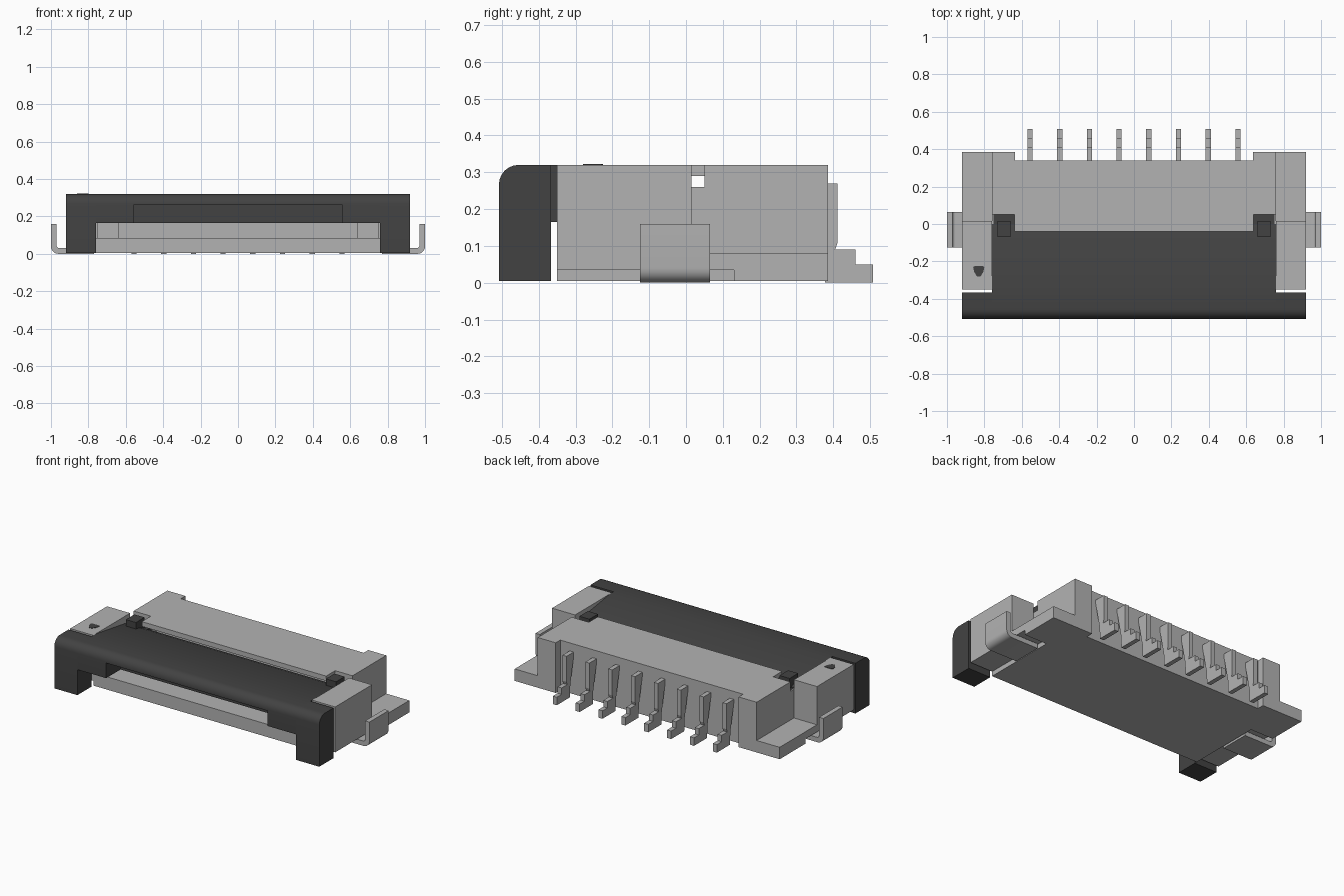
import bpy, bmesh, math

cube = bpy.data.objects.get("Cube")
if cube:
    bpy.data.objects.remove(cube, do_unlink=True)


def material(name, value):
    m = bpy.data.materials.new(name)
    m.use_nodes = True
    colour = (value, value, value, 1)
    m.diffuse_color = colour
    m.node_tree.nodes["Principled BSDF"].inputs["Base Color"].default_value = colour
    return m


GREY = material("light grey", 0.45)
DARK = material("dark grey", 0.055)


def prism(name, profile, lo, hi, mat, axis="x", smooth=False):
    """Extrude a closed profile along an axis: x takes (y, z), y takes (x, z), z takes (x, y)."""
    place = {"x": lambda a, b, t: (t, a, b),
             "y": lambda a, b, t: (a, t, b),
             "z": lambda a, b, t: (a, b, t)}[axis]
    bm = bmesh.new()
    ends = [[bm.verts.new(place(a, b, t)) for a, b in profile] for t in (lo, hi)]
    for ring in ends:
        bm.faces.new(ring)
    n = len(profile)
    for i in range(n):
        j = (i + 1) % n
        bm.faces.new((ends[0][i], ends[0][j], ends[1][j], ends[1][i]))
    bmesh.ops.recalc_face_normals(bm, faces=bm.faces)
    mesh = bpy.data.meshes.new(name)
    bm.to_mesh(mesh)
    bm.free()
    mesh.materials.append(mat)
    ob = bpy.data.objects.new(name, mesh)
    bpy.context.collection.objects.link(ob)
    if smooth:
        bpy.ops.object.select_all(action="DESELECT")
        ob.select_set(True)
        bpy.context.view_layer.objects.active = ob
        bpy.ops.object.shade_smooth_by_angle(angle=math.radians(30))
    return ob


def box(name, x, y, z, mat):
    return prism(name, [(y[0], z[0]), (y[1], z[0]), (y[1], z[1]), (y[0], z[1])],
                 x[0], x[1], mat)


def arc(cx, cy, r, start, end, steps=6):
    return [(cx + r * math.cos(math.radians(start + (end - start) * i / steps)),
             cy + r * math.sin(math.radians(start + (end - start) * i / steps)))
            for i in range(steps + 1)]


# Housing: floor, back block and thin roof over the cable slot
box("housing_floor", (-0.76, 0.76), (-0.35, 0.34), (0.005, 0.085), GREY)
box("housing_back", (-0.64, 0.64), (0.10, 0.34), (0.085, 0.32), GREY)
box("housing_roof", (-0.64, 0.64), (-0.04, 0.10), (0.29, 0.32), GREY)

# Locking flap: rounded front bar with a plate sloping down towards the roof
nose = arc(-0.455, 0.267, 0.053, 180, 90)
back = [(-0.33, 0.32), (-0.04, 0.275), (0.0, 0.26), (0.0, 0.165)]
prism("flap_middle", nose + back + [(-0.365, 0.165), (-0.365, 0.26), (-0.508, 0.26)],
      -0.56, 0.56, DARK, smooth=True)

side_profile = [(-0.35, 0.035), (0.13, 0.035), (0.13, 0.005), (0.385, 0.005),
                (0.385, 0.08), (0.015, 0.08), (0.015, 0.32), (-0.35, 0.32)]
tab_profile = ([(0.77, 0)] + arc(0.96, 0.04, 0.04, -90, 0) + [(1.0, 0.16), (0.97, 0.16)]
               + arc(0.955, 0.045, 0.015, 0, -90) + [(0.77, 0.03)])

for s, side in ((1, "left"), (-1, "right")):
    def span(a, b):
        return (min(s * a, s * b), max(s * a, s * b))

    # Side tower with its low rear ledge, rear corner block and notch wall
    prism(side + "_tower", side_profile, *span(0.76, 0.92), GREY)
    box(side + "_rear_corner", span(0.635, 0.76), (0.05, 0.385), (0.005, 0.32), GREY)
    box(side + "_notch_wall", span(0.75, 0.76), (0.0, 0.05), (0.08, 0.26), GREY)

    # Flap ends: shoulder, front leg, pivot ear and knob
    prism(side + "_flap_shoulder", nose + back + [(-0.508, 0.165)],
          *span(0.56, 0.76), DARK, smooth=True)
    prism(side + "_flap_leg", nose + [(-0.367, 0.32), (-0.367, 0.005), (-0.508, 0.005)],
          *span(0.76, 0.92), DARK, smooth=True)
    box(side + "_flap_ear", span(0.637, 0.75), (-0.02, 0.05), (0.165, 0.255), DARK)
    box(side + "_flap_knob", span(0.66, 0.73), (-0.07, 0.015), (0.22, 0.32), DARK)

    # Bent metal solder tab
    prism(side + "_solder_tab", [(s * x, z) for x, z in tab_profile],
          -0.125, 0.065, GREY, axis="y", smooth=True)

# Row of contact pins along the back
pin_profile = [(0.335, 0.27), (0.412, 0.27), (0.412, 0.11), (0.405, 0.09), (0.46, 0.09),
               (0.46, 0.05), (0.508, 0.05), (0.508, 0), (0.378, 0), (0.374, 0.08)]
for i in range(8):
    x = -0.556 + 0.1588 * i
    prism("contact_pin_%d" % (i + 1), pin_profile, x - 0.014, x + 0.014, GREY)

# First-pin marker on the right tower
prism("pin_marker", [(-0.86, -0.23), (-0.85, -0.225), (-0.81, -0.225), (-0.80, -0.23),
                     (-0.805, -0.255), (-0.82, -0.28), (-0.84, -0.28), (-0.855, -0.255)],
      0.318, 0.322, DARK, axis="z")
